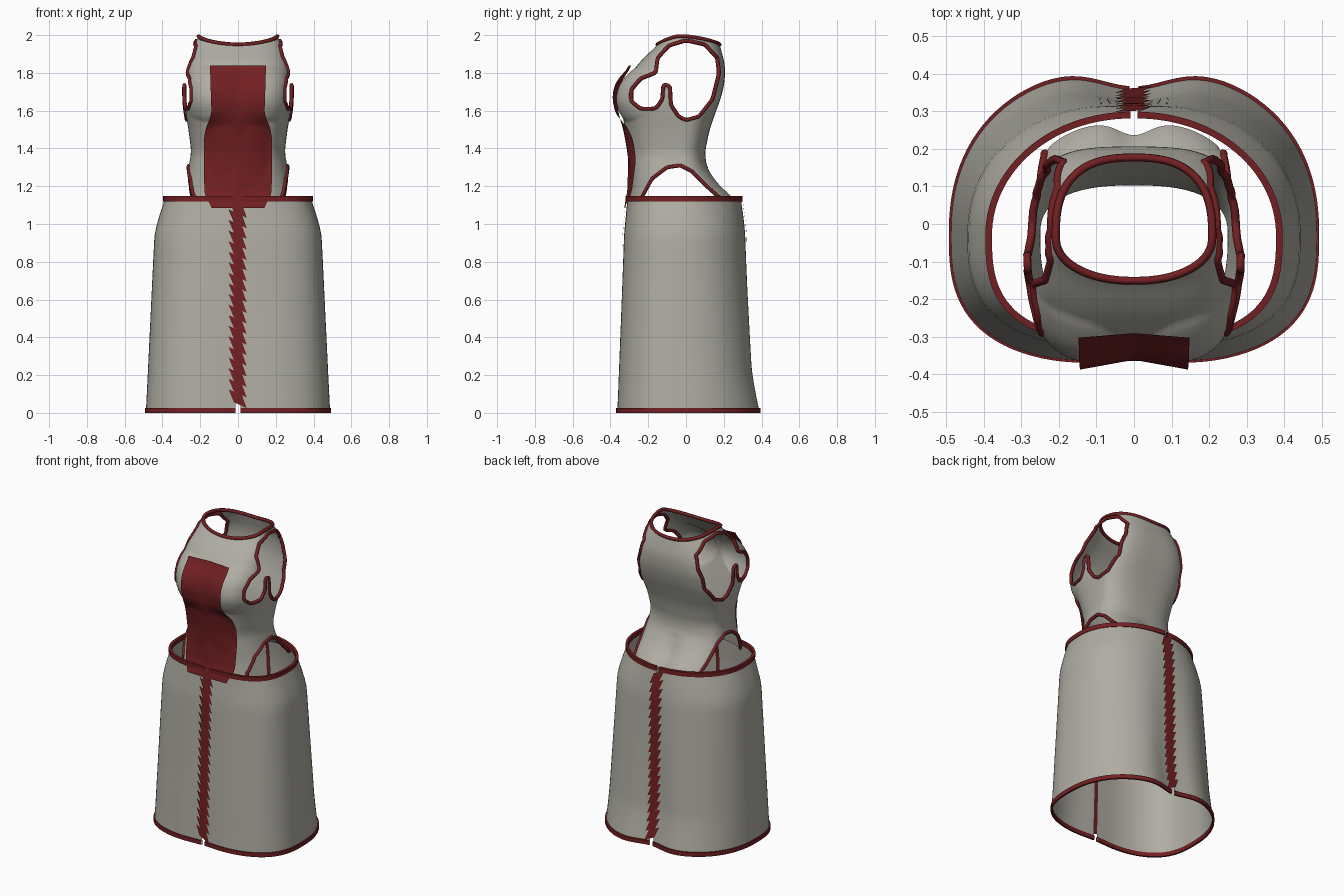
import bpy, bmesh, math
from mathutils import Vector

cube = bpy.data.objects.get("Cube")
if cube:
    bpy.data.objects.remove(cube)


def material(name, rgb):
    m = bpy.data.materials.new(name)
    m.use_nodes = True
    m.diffuse_color = (*rgb, 1)
    bsdf = m.node_tree.nodes["Principled BSDF"]
    bsdf.inputs["Base Color"].default_value = (*rgb, 1)
    bsdf.inputs["Roughness"].default_value = 0.8
    return m


GREY = material("warm grey cloth", (0.43, 0.42, 0.37))
RED = material("dark red trim", (0.17, 0.014, 0.016))


def add_object(name, bm, mat, smooth=True):
    bmesh.ops.recalc_face_normals(bm, faces=bm.faces)
    me = bpy.data.meshes.new(name)
    for f in bm.faces:
        f.smooth = smooth
    bm.to_mesh(me)
    bm.free()
    me.materials.append(mat)
    ob = bpy.data.objects.new(name, me)
    bpy.context.collection.objects.link(ob)


def tube(name, paths, radius):
    """Piping along (points, closed) paths."""
    cu = bpy.data.curves.new(name, "CURVE")
    cu.dimensions = "3D"
    cu.bevel_depth = radius
    cu.bevel_resolution = 1
    cu.use_fill_caps = True
    for pts, closed in paths:
        sp = cu.splines.new("POLY")
        sp.points.add(len(pts) - 1)
        for p, co in zip(sp.points, pts):
            p.co = (*co, 1)
        sp.use_cyclic_u = closed
    cu.materials.append(RED)
    ob = bpy.data.objects.new(name, cu)
    bpy.context.collection.objects.link(ob)


def lookup(rows, z):
    """Interpolate profile rows, softened by averaging neighbouring heights."""
    def lin(h):
        h = min(max(h, rows[0][0]), rows[-1][0])
        for a, b in zip(rows, rows[1:]):
            if h <= b[0]:
                t = (h - a[0]) / (b[0] - a[0])
                return [u + (v - u) * t for u, v in zip(a[1:], b[1:])]
    return [sum(v) / 5 for v in zip(*(lin(z + 0.015 * k) for k in range(-2, 3)))]


def section(rows, ang, z):
    """Point on a boxy oval: half width, front y, back y, squareness (front, back)."""
    hx, yf, yb, *square = lookup(rows, z)
    c, s = math.cos(ang), math.sin(ang)
    n = square[0] if s < 0 else square[-1]
    r = (abs(c) ** n + abs(s) ** n) ** (-1 / n)
    depth = yb + 0.03 if s > 0 else -0.03 - yf
    return Vector((hx * r * c, -0.03 + depth * r * s, z))


def grid(bm, columns, closed):
    cols = [[bm.verts.new(p) for p in col] for col in columns]
    pairs = zip(cols, cols[1:] + cols[:1]) if closed else zip(cols, cols[1:])
    for a, b in pairs:
        for k in range(len(a) - 1):
            bm.faces.new((a[k], b[k], b[k + 1], a[k + 1]))


# Skirt: two open halves with a slit at front and back
SKIRT = [(0, 0.488, -0.372, 0.418, 2.8, 2.3), (0.1, 0.483, -0.367, 0.395, 2.8, 2.3),
         (0.22, 0.477, -0.362, 0.373, 2.8, 2.3), (0.95, 0.442, -0.33, 0.324, 2.8, 2.2),
         (1.06, 0.412, -0.318, 0.307, 2.8, 2.1), (1.14, 0.383, -0.31, 0.29, 2.9, 2)]


def skirt_point(ang, z):
    p = section(SKIRT, ang, z)
    dip = 0.055 if p.y > 0 else -0.013
    p.y -= dip * math.exp(-(p.x / 0.13) ** 2) * max(0, 1 - 0.85 * z)
    return p


skirt, hems = bmesh.new(), bmesh.new()
for side in (1, -1):
    angles = [(i / 60 - 0.5) * (math.pi - 0.05) for i in range(61)]
    cols = [[skirt_point(a, 1.135 * k / 30) for k in range(31)] for a in angles]
    for p in sum(cols, []):
        p.x *= side
    grid(skirt, cols, False)
    # Flat bands round the waist and the hem
    for row, low, high, thick in ((0, 0, 0.027, 0.006), (-1, 1.119, 1.147, 0.009)):
        band = []
        for col in cols:
            p = col[row]
            out = Vector((p.x, p.y, 0)).normalized() * thick
            ring = [p + out, p + out, p - out, p - out, p + out]
            band.append([Vector((q.x, q.y, z)) for q, z in zip(ring, (low, high, high, low, low))])
        grid(hems, band, False)
add_object("skirt", skirt, GREY)
add_object("skirt_bands", hems, RED, False)

# Lacing: a ladder of slanted pointed stitches over each slit
for name, ang, out in (("front_lacing", -math.pi / 2, -0.008), ("back_lacing", math.pi / 2, 0.008)):
    bm = bmesh.new()
    for k in range(19):
        z0 = 0.075 + k * 0.056
        quad = []
        for x, dz in ((-0.05, 0.05), (0.022, 0.018), (0.046, -0.05), (-0.022, -0.018)):
            z = z0 + dz
            quad.append(bm.verts.new((x, skirt_point(ang, z).y + out, z)))
        bm.faces.new(quad)
    add_object(name, bm, RED, False)

# Bodice: sections with bust domes, cut by armhole and hip outlines
BODICE = [(1.08, 0.31, -0.31, 0.29, 2.5), (1.14, 0.3, -0.298, 0.26, 2.6),
          (1.2, 0.285, -0.288, 0.185, 2.7), (1.3, 0.262, -0.295, 0.11, 2.6),
          (1.38, 0.247, -0.303, 0.1, 2.5), (1.5, 0.262, -0.322, 0.125, 2.8),
          (1.6, 0.28, -0.34, 0.16, 3.3), (1.66, 0.285, -0.348, 0.183, 3.4),
          (1.75, 0.285, -0.325, 0.205, 3.4), (1.84, 0.268, -0.26, 0.207, 3.3),
          (1.9, 0.25, -0.205, 0.192, 3), (1.95, 0.235, -0.145, 0.178, 2.6),
          (2.0, 0.2, -0.12, 0.16, 2.4)]
ARMHOLE = [(-0.16, 1.8), (-0.24, 1.77), (-0.29, 1.71), (-0.29, 1.65), (-0.24, 1.61),
           (-0.16, 1.61), (-0.125, 1.66), (-0.12, 1.74), (-0.085, 1.73), (-0.08, 1.63),
           (-0.04, 1.57), (0, 1.55), (0.07, 1.57), (0.14, 1.66), (0.175, 1.8),
           (0.165, 1.88), (0.1, 1.95), (0, 1.972), (-0.09, 1.945), (-0.15, 1.88)]
HIP = [(-0.235, 1), (-0.235, 1.14), (-0.18, 1.24), (-0.1, 1.3), (-0.03, 1.31),
       (0.03, 1.28), (0.12, 1.19), (0.19, 1.13), (0.19, 1)]


def bust(x, z):
    d2 = ((abs(x) - 0.165) / 0.15) ** 2 + ((z - 1.69) / 0.145) ** 2
    return 0.032 * max(0, 1 - d2) ** 0.6


def bodice_point(ang, t):
    s = math.sin(ang)
    top = 1.95 + 0.045 * math.cos(ang) ** 2
    z = 1.115 + (top - 1.115) * t
    p = section(BODICE, ang, z)
    if s < 0:
        p.y -= bust(p.x, z) * min(1, -2 * s)
    else:
        p.y -= 0.035 * math.exp(-(p.x / 0.06) ** 2) * max(0, min(1, (1.3 - z) / 0.12))
    return p


def inside(poly, y, z):
    hit = False
    for (y1, z1), (y2, z2) in zip(poly, poly[1:] + poly[:1]):
        if (z1 > z) != (z2 > z) and y < y1 + (y2 - y1) * (z - z1) / (z2 - z1):
            hit = not hit
    return hit


def snap(poly, v):
    p = Vector((v.co.y, v.co.z))
    best = None
    for a, b in zip(poly, poly[1:] + poly[:1]):
        a, b = Vector(a), Vector(b)
        t = max(0, min(1, (p - a).dot(b - a) / (b - a).length_squared))
        q = a + (b - a) * t
        if best is None or (q - p).length < (best - p).length:
            best = q
    if (best - p).length < 0.014:
        v.co.y, v.co.z = best


bm = bmesh.new()
N, M = 200, 100
grid(bm, [[bodice_point(math.tau * i / N, k / M) for k in range(M + 1)] for i in range(N)], True)

# Armholes and hip cutouts
for poly in (ARMHOLE, HIP):
    gone = []
    for f in bm.faces:
        c = f.calc_center_median()
        if abs(c.x) > 0.14 and inside(poly, c.y, c.z):
            gone.append(f)
    bmesh.ops.delete(bm, geom=gone, context="FACES")
    for v in bm.verts:
        if v.is_boundary and abs(v.co.x) > 0.14:
            snap(poly, v)

# Piping follows the open edges of the bodice above the waist band
links = {}
for e in bm.edges:
    a, b = e.verts
    if e.is_boundary and max(a.co.z, b.co.z) > 1.125:
        links.setdefault(a, []).append(b)
        links.setdefault(b, []).append(a)
paths = []
for start in sorted(links, key=lambda v: len(links[v])):
    while links[start]:
        path, v = [start], start
        while links[v]:
            w = links[v].pop()
            links[w].remove(v)
            path.append(w)
            v = w
        closed = path[-1] == start
        pts = [p.co.copy() for p in (path[:-1] if closed else path)]
        if len(pts) < 12:
            continue
        for _ in range(3):
            soft = [(pts[i - 1] + pts[i] * 2 + pts[(i + 1) % len(pts)]) / 4 for i in range(len(pts))]
            pts = soft if closed else [pts[0]] + soft[1:-1] + [pts[-1]]
        paths.append((pts, closed))
add_object("bodice", bm, GREY)
tube("bodice_trim", paths, 0.011)

# Front panel: height, half width, centre y, edge y; stretched over the bust
PANEL = [(1.085, 0.135, -0.326, -0.324), (1.12, 0.155, -0.324, -0.315),
         (1.15, 0.178, -0.312, -0.29), (1.34, 0.18, -0.305, -0.265),
         (1.45, 0.182, -0.322, -0.28), (1.53, 0.165, -0.34, -0.32),
         (1.57, 0.14, -0.355, -0.37), (1.67, 0.143, -0.365, -0.392),
         (1.75, 0.146, -0.345, -0.375), (1.84, 0.148, -0.285, -0.295)]


def panel_point(u, z):
    w, centre, edge = lookup(PANEL, z)
    x = u * w
    hx, yf, yb, n = lookup(BODICE, z)
    cloth = -0.03 + (yf + 0.03) * (1 - (abs(x) / hx) ** n) ** (1 / n) - bust(x, z)
    return Vector((x, min(centre + (edge - centre) * abs(u), cloth - 0.007), z))


bm = bmesh.new()
grid(bm, [[panel_point(i / 12, 1.085 + 0.755 * k / 60) for k in range(61)] for i in range(-12, 13)], False)
add_object("front_panel", bm, RED)
